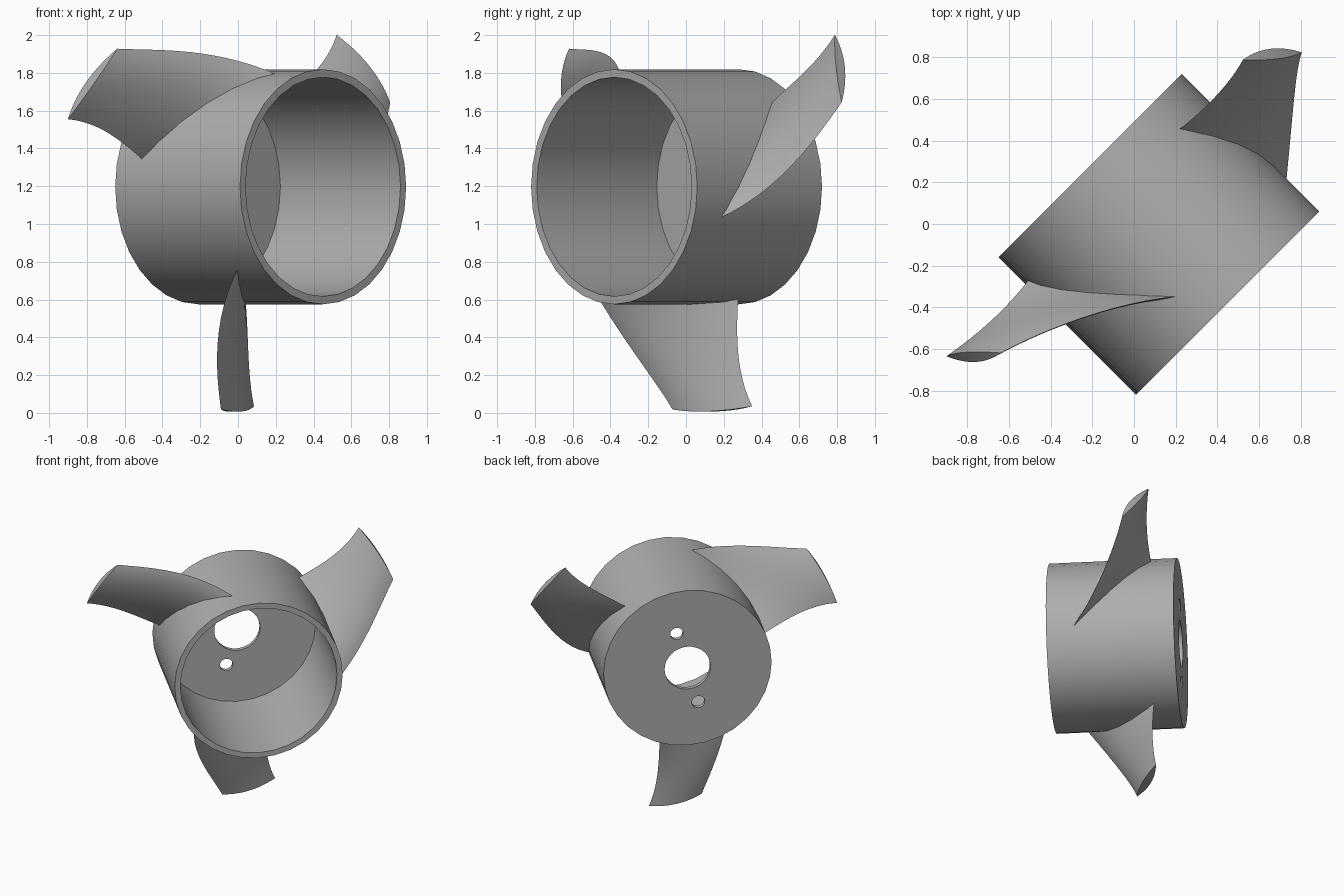
import bpy, bmesh
from math import sin, cos, pi, radians
from mathutils import Matrix, Vector

cube = bpy.data.objects.get("Cube")
if cube:
    bpy.data.objects.remove(cube)

# Local frame: X and Y across the hub, Z along its axis towards the open end
d = 0.5 ** 0.5
FRAME = Matrix(((d, 0, d, 0.12), (d, 0, -d, -0.05), (0, 1, 0, 1.197), (0, 0, 0, 1)))
RADIUS, BORE, HALF, PLATE = 0.622, 0.58, 0.467, 0.035

grey = bpy.data.materials.new("plain_grey")
grey.use_nodes = True
grey.diffuse_color = (0.42, 0.42, 0.42, 1)
grey.node_tree.nodes["Principled BSDF"].inputs["Base Color"].default_value = grey.diffuse_color


def add_object(name, bm):
    bmesh.ops.recalc_face_normals(bm, faces=bm.faces)
    mesh = bpy.data.meshes.new(name)
    bm.to_mesh(mesh)
    bm.free()
    mesh.materials.append(grey)
    obj = bpy.data.objects.new(name, mesh)
    bpy.context.collection.objects.link(obj)
    obj.matrix_world = FRAME
    return obj


def cylinder(name, radius, low, high, sides=32, x=0, y=0):
    bm = bmesh.new()
    bmesh.ops.create_cone(bm, cap_ends=True, segments=sides, radius1=radius, radius2=radius,
                          depth=high - low, matrix=Matrix.Translation((x, y, (low + high) / 2)))
    return add_object(name, bm)


def smooth(obj):
    bpy.ops.object.select_all(action='DESELECT')
    obj.select_set(True)
    bpy.context.view_layer.objects.active = obj
    bpy.ops.object.shade_smooth_by_angle(angle=radians(30))


# Hub: a cup with a thin end plate, a shaft hole and two screw holes
hub = cylinder("hub", RADIUS, -HALF, HALF)
cutters = [cylinder("bore_cutter", BORE, PLATE - HALF, 1),
           cylinder("shaft_cutter", 0.17, -1, 0)]
for side in (1, -1):
    cutters.append(cylinder("screw_cutter", 0.048, -1, 0, 20, 0.08 * side, 0.28 * side))
for cutter in cutters:
    cutter.hide_render = True
    bpy.context.view_layer.objects.active = hub
    mod = hub.modifiers.new("cut", 'BOOLEAN')
    mod.operation, mod.solver, mod.object = 'DIFFERENCE', 'EXACT', cutter
    bpy.ops.object.modifier_apply(modifier=mod.name)
    bpy.data.objects.remove(cutter)
smooth(hub)

# Blade edges as (angle, axial position) at root, middle and tip
LEADING = ((105, 0.262), (128, 0.016), (142.1, -0.134))
TRAILING = ((166.2, -0.287), (161.8, -0.277), (162.5, -0.308))
TIP = 1.19


def along(edge, t):
    a, b, c = (Vector(p) for p in edge)
    return a * (1 - t) * (1 - 2 * t) + b * 4 * t * (1 - t) + c * t * (2 * t - 1)


def blade(name, turn, rows=12, cols=14):
    bm = bmesh.new()
    rings = []
    for i in range(rows + 1):
        t = -0.04 + 1.04 * i / rows
        r = RADIUS + (TIP - RADIUS) * t
        lead, trail = along(LEADING, t), along(TRAILING, t)
        ring = []
        # Lens section: out along one face, back along the other
        for k in range(2 * cols):
            s = k / cols if k <= cols else 2 - k / cols
            face = 1 if k <= cols else -1
            angle, z = lead.lerp(trail, s)
            z += face * (0.037 - 0.004 * t) * 4 * s * (1 - s)
            angle = radians(angle + turn)
            ring.append(bm.verts.new((r * cos(angle), r * sin(angle), z)))
        rings.append(ring)
    for low, high in zip(rings, rings[1:]):
        for k in range(2 * cols):
            n = (k + 1) % (2 * cols)
            bm.faces.new((low[k], low[n], high[n], high[k]))
    # Close the root and tip with strips across the section
    for ring in (rings[0], rings[-1]):
        for k in range(cols):
            strip = [ring[k], ring[k + 1], ring[-k - 1], ring[-k]]
            bm.faces.new(list(dict.fromkeys(strip)))
    smooth(add_object(name, bm))


for name, turn in (("upper_right_blade", 0), ("lower_blade", 120), ("upper_left_blade", 240)):
    blade(name, turn)
